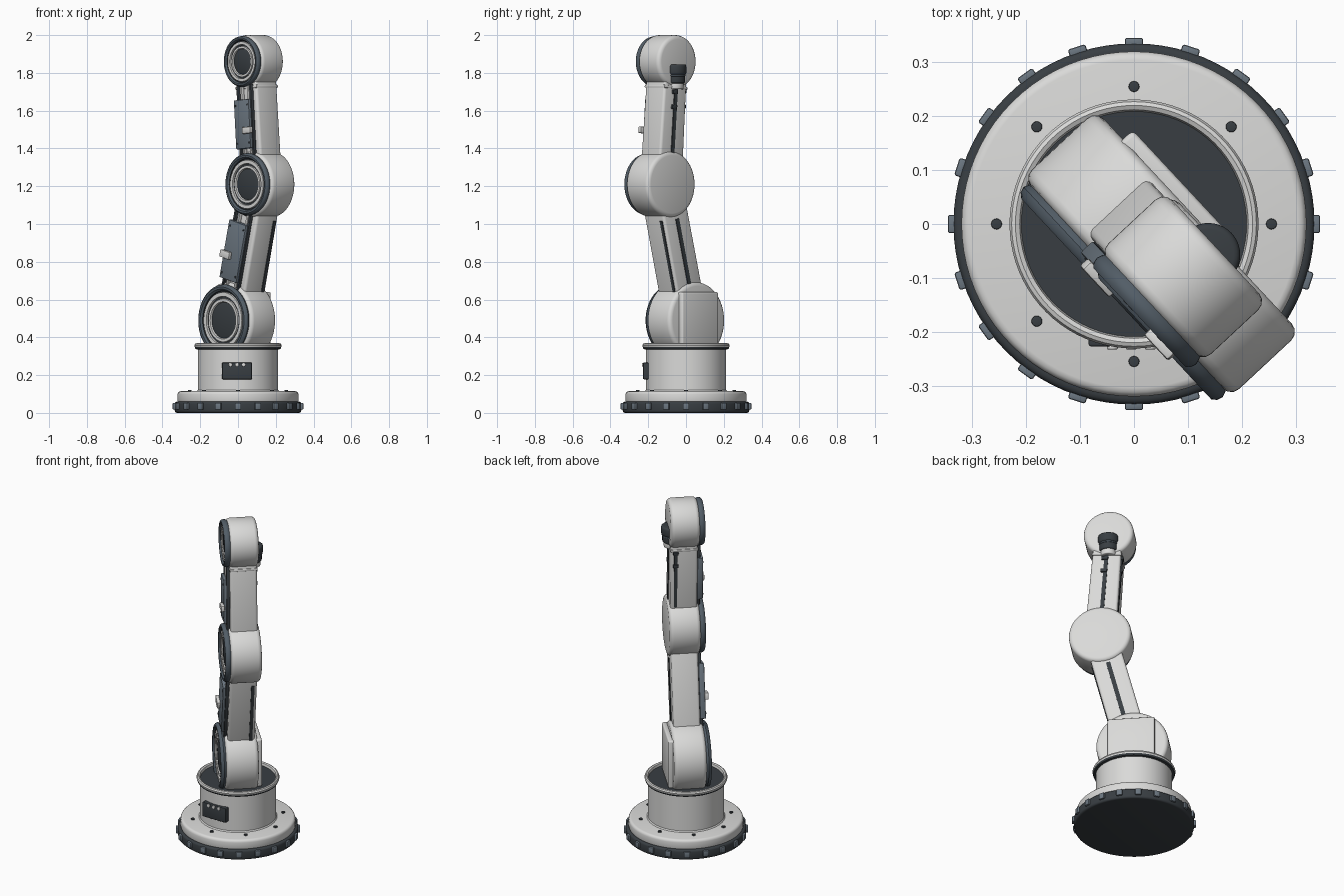
import bpy, bmesh, math
from mathutils import Matrix, Vector

if "Cube" in bpy.data.objects:
    bpy.data.objects.remove(bpy.data.objects["Cube"])


def mat(name, r, g, b):
    m = bpy.data.materials.new(name)
    m.diffuse_color = (r, g, b, 1)
    m.use_nodes = True
    m.node_tree.nodes["Principled BSDF"].inputs["Base Color"].default_value = m.diffuse_color
    return m


LIGHT = mat("light grey", 0.70, 0.70, 0.69)
DARK = mat("charcoal", 0.04, 0.048, 0.055)
SLATE = mat("slate", 0.085, 0.11, 0.135)
STEEL = mat("steel blue", 0.15, 0.185, 0.22)
T = Matrix.Translation


def finish(bm, name, mats, frame, angle=35):
    bmesh.ops.recalc_face_normals(bm, faces=bm.faces)
    me = bpy.data.meshes.new(name)
    bm.to_mesh(me)
    bm.free()
    ob = bpy.data.objects.new(name, me)
    bpy.context.collection.objects.link(ob)
    for m in mats:
        me.materials.append(m)
    me.transform(frame)
    bpy.ops.object.select_all(action='DESELECT')
    ob.select_set(True)
    bpy.context.view_layer.objects.active = ob
    bpy.ops.object.shade_smooth_by_angle(angle=math.radians(angle))
    return ob


def box(name, centre, size, m, frame=Matrix(), bevel=0.0, seg=3, taper=1.0):
    bm = bmesh.new()
    bmesh.ops.create_cube(bm, size=1)
    for v in bm.verts:
        k = taper if v.co.z > 0 else 1
        v.co = Vector((v.co.x * size[0] * k, v.co.y * size[1], v.co.z * size[2])) + Vector(centre)
    if bevel:
        bmesh.ops.bevel(bm, geom=bm.edges[:], offset=bevel, segments=seg,
                        profile=0.5, affect='EDGES')
    return finish(bm, name, [m], frame)


def lathe(name, profile, mats, frame=Matrix(), n=64):
    """profile: (radius, height, material slot of the band leading to the next point)"""
    bm = bmesh.new()
    rings = []
    for r, h, _ in profile:
        if r < 1e-6:
            rings.append([bm.verts.new((0, 0, h))] * n)
        else:
            rings.append([bm.verts.new((r * math.cos(2 * math.pi * i / n),
                                        r * math.sin(2 * math.pi * i / n), h)) for i in range(n)])
    for k in range(len(rings) - 1):
        a, b = rings[k], rings[k + 1]
        for i in range(n):
            j = (i + 1) % n
            quad = list(dict.fromkeys([a[i], a[j], b[j], b[i]]))
            bm.faces.new(quad).material_index = profile[k][2]
    return finish(bm, name, mats, frame)


def disc(name, r, z0, z1, m, frame=Matrix(), bevel=0.01, n=64):
    """Solid cylinder with rounded rims"""
    arc = [(bevel * math.sin(t), bevel * math.cos(t)) for t in (0, math.pi / 6, math.pi / 3, math.pi / 2)]
    pts = [(0, z0, 0)] + [(r - bevel + s, z0 + bevel - c, 0) for s, c in arc]
    pts += [(r - bevel + s, z1 - bevel + c, 0) for s, c in reversed(arc)] + [(0, z1, 0)]
    return lathe(name, pts, [m], frame, n)


# ---- base: foot, tread blocks, flange, bolts, column ----
disc("foot", 0.335, 0.0, 0.06, DARK, bevel=0.012, n=80)
for i in range(20):
    box("tread_block", (0.337, 0, 0.035), (0.017, 0.034, 0.036), STEEL,
        Matrix.Rotation(math.radians(18 * i), 4, 'Z'), 0.004, 2)
disc("base_flange", 0.32, 0.05, 0.115, LIGHT, bevel=0.016, n=80)
for i in range(8):
    a = math.radians(45 * i)
    disc("base_bolt", 0.010, 0.11, 0.122, DARK,
         T((0.255 * math.cos(a), 0.255 * math.sin(a), 0)), 0.002, 16)
lathe("column", [(0.222, 0.11, 0), (0.213, 0.122, 0), (0.213, 0.335, 1), (0.225, 0.338, 1),
                 (0.229, 0.348, 0), (0.231, 0.357, 0), (0.227, 0.366, 0), (0.220, 0.369, 0),
                 (0.212, 0.365, 0), (0.209, 0.350, 1), (0.0, 0.350, 1)], [LIGHT, DARK], n=80)
box("control_panel", (-0.005, -0.212, 0.222), (0.158, 0.03, 0.088), DARK, bevel=0.004)
for x in (-0.04, -0.005, 0.03):
    disc("panel_button", 0.010, 0, 0.008, LIGHT,
         T((x, -0.225, 0.255)) @ Matrix.Rotation(math.pi / 2, 4, 'X'), 0.003, 16)

# ---- arm frame: x along the swing plane, y away from the ring covers ----
ARM = Matrix.Rotation(math.radians(-47), 4, 'Z')
SHOULDER, ELBOW, WRIST = (0.0, 0.49), (0.182, 1.21), (0.134, 1.86)


def joint(name, pos, r, ring, half):
    frame = ARM @ T((pos[0], 0, pos[1])) @ Matrix.Rotation(math.pi / 2, 4, 'X')
    disc(name + "_drum", r, -half, half, LIGHT, frame, 0.022)
    R, h = ring, half - 0.005
    # stepped round cover: outer tyre, two pale rings, dark hub
    cover = [(R * 0.93, h - 0.005, 0), (R * 0.98, h + 0.006, 0), (R, h + 0.016, 0),
             (R * 0.98, h + 0.027, 0), (R * 0.93, h + 0.034, 0), (R * 0.87, h + 0.033, 0),
             (R * 0.82, h + 0.024, 1), (R * 0.82, h + 0.014, 1), (R * 0.79, h + 0.014, 2),
             (R * 0.78, h + 0.024, 2), (R * 0.67, h + 0.024, 2), (R * 0.66, h + 0.014, 1),
             (R * 0.61, h + 0.014, 2), (R * 0.60, h + 0.022, 2), (R * 0.52, h + 0.022, 2),
             (R * 0.50, h + 0.014, 1), (R * 0.44, h + 0.018, 1), (0, h + 0.018, 1)]
    lathe(name + "_cover", cover, [SLATE, DARK, LIGHT], frame)


joint("shoulder", SHOULDER, 0.203, 0.190, 0.092)
joint("elbow", ELBOW, 0.175, 0.165, 0.088)
joint("wrist", WRIST, 0.140, 0.135, 0.082)
box("shoulder_side_plate", (0.003, 0.097, 0.495), (0.264, 0.04, 0.29), LIGHT, ARM, 0.010)


def link_frame(p, q):
    tilt = math.atan2(q[0] - p[0], q[1] - p[1])
    return ARM @ T((p[0], 0, p[1])) @ Matrix.Rotation(tilt, 4, 'Y')


def link(name, frame, length, half, z0, z1, plate_z, plate_w, shift, taper):
    box(name, (0, 0, length / 2), (half * 2, 0.152, length), LIGHT, frame, 0.014, 3, taper)
    # service plate with side rails on the ring-cover side
    mid, span = sum(plate_z) / 2, plate_z[1] - plate_z[0]
    box(name + "_service_plate", (shift, -0.093, mid), (plate_w, 0.032, span), STEEL, frame, 0.005, 2)
    for s, m in ((-0.36, DARK), (-0.12, LIGHT), (0.36, LIGHT), (0.5, DARK)):
        box(name + "_rail", (shift + s * plate_w, -0.083, (z0 + z1) / 2),
            (0.014, 0.022, z1 - z0), m, frame, 0.004, 2)
    for z in (plate_z[0] + 0.03, plate_z[1] - 0.03):
        for s in (-0.4, 0.4):
            box(name + "_screw", (shift + s * plate_w, -0.109, z), (0.01, 0.006, 0.01), DARK, frame)


# ---- lower link ----
low = link_frame(SHOULDER, ELBOW)
link("lower_link", low, 0.74, 0.093, 0.17, 0.59, (0.215, 0.53), 0.135, -0.018, 0.97)
box("lower_side_slot", (0, 0.076, 0.37), (0.024, 0.008, 0.37), DARK, low)
box("lower_front_slot", (0.092, 0.052, 0.37), (0.008, 0.018, 0.39), DARK, low)
box("lower_clip", (-0.058, -0.116, 0.345), (0.075, 0.022, 0.04), LIGHT, low, 0.005, 2)

# ---- upper link ----
up = link_frame(ELBOW, WRIST)
link("upper_link", up, 0.63, 0.088, 0.14, 0.53, (0.19, 0.45), 0.115, -0.01, 0.90)
box("upper_side_slot", (0, 0.077, 0.335), (0.022, 0.008, 0.37), DARK, up)
box("upper_back_slot", (-0.084, 0.048, 0.33), (0.010, 0.018, 0.34), DARK, up)
box("upper_clip", (0.035, -0.116, 0.285), (0.065, 0.022, 0.035), LIGHT, up, 0.005, 2)
box("wrist_neck", (0, 0, 0.515), (0.168, 0.158, 0.016), LIGHT, up, 0.005, 2)
for z in (0.41, 0.49):
    box("cable_clamp", (0.008, 0.078, z), (0.036, 0.016, 0.022), DARK, up, 0.003, 2)
    box("back_clamp", (-0.082, 0.048, z + 0.01), (0.022, 0.03, 0.02), DARK, up, 0.003, 2)

# ---- sensor pod on the side of the wrist ----
pod = ARM @ T((0.136, 0.062, 0))
disc("pod_collar", 0.044, 1.715, 1.752, LIGHT, pod, 0.005, 40)
disc("pod_body", 0.052, 1.745, 1.80, DARK, pod, 0.008, 40)
disc("pod_cap", 0.059, 1.79, 1.845, DARK, pod, 0.012, 40)
disc("pod_band", 0.055, 1.782, 1.792, SLATE, pod, 0.003, 40)
